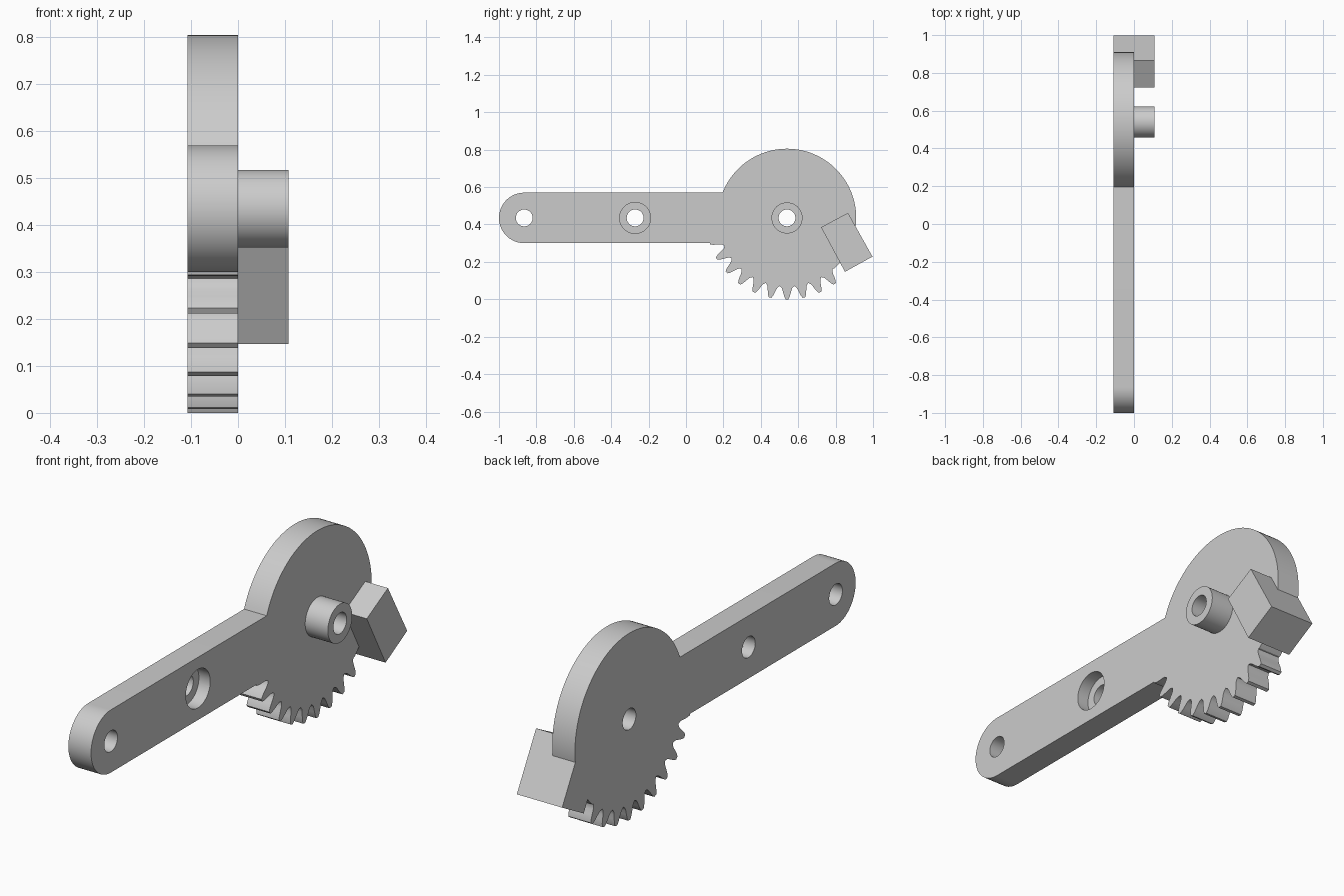
import bpy, bmesh
from math import sin, cos, radians, asin, degrees
from mathutils import Matrix, Vector

if "Cube" in bpy.data.objects:
    bpy.data.objects.remove(bpy.data.objects["Cube"], do_unlink=True)

T = 0.108                      # plate thickness
PY, PZ = 0.54, 0.435           # gear pivot
R, TIP = 0.37, 0.435           # disc and tooth tip radii
HALF = 0.135                   # half height of the arm
END_Y, MID_Y = -0.865, -0.272  # arm hole positions

grey = bpy.data.materials.new("light grey")
grey.use_nodes = True
grey.diffuse_color = (0.6, 0.6, 0.6, 1)
grey.node_tree.nodes["Principled BSDF"].inputs["Base Color"].default_value = (0.6, 0.6, 0.6, 1)


def prism(name, outline, x0, x1):
    """Extrude a (y, z) outline from x0 to x1."""
    bm = bmesh.new()
    face = bm.faces.new([bm.verts.new((x0, y, z)) for y, z in outline])
    out = bmesh.ops.extrude_face_region(bm, geom=[face])["geom"]
    bmesh.ops.translate(bm, vec=(x1 - x0, 0, 0),
                        verts=[v for v in out if isinstance(v, bmesh.types.BMVert)])
    bmesh.ops.recalc_face_normals(bm, faces=bm.faces)
    mesh = bpy.data.meshes.new(name)
    bm.to_mesh(mesh)
    bm.free()
    mesh.materials.append(grey)
    ob = bpy.data.objects.new(name, mesh)
    bpy.context.collection.objects.link(ob)
    return ob


def circle(y, z, r, n=48):
    return [(y + r * cos(radians(360 * i / n)), z + r * sin(radians(360 * i / n))) for i in range(n)]


def polar(deg, r, u=0):
    """Point around the pivot: angle from straight down, radius, sideways offset."""
    a = radians(deg)
    return PY + r * sin(a) + u * cos(a), PZ - r * cos(a) + u * sin(a)


def combine(target, tool, operation):
    mod = target.modifiers.new(operation.title(), "BOOLEAN")
    mod.operation, mod.object, mod.solver = operation, tool, "EXACT"
    bpy.context.view_layer.objects.active = target
    bpy.ops.object.modifier_apply(modifier=mod.name)
    bpy.data.objects.remove(tool, do_unlink=True)


# Rounded arm end, from top to bottom
outline = [(END_Y - HALF * sin(radians(a)), PZ + HALF * cos(radians(a))) for a in range(0, 181, 6)]
outline.append((0.127, PZ - HALF))

# Gear teeth along the lower edge
flank = [(-0.029, 0.373), (-0.024, 0.385), (-0.019, 0.405), (-0.014, 0.422), (-0.007, TIP)]
tooth = flank + [(-u, r) for u, r in reversed(flank)]
for deg in range(-72, 37, 12):
    points = [polar(deg, r, u) for u, r in tooth] + [polar(deg + 6, 0.366)]
    outline += [p for p in points if p[1] < PZ - HALF - 0.002]

# Smooth disc rim back to the top of the arm
stop = 270 - degrees(asin(HALF / R))
outline += [polar(43 + (stop - 43) * i / 72, R) for i in range(73)]
lever = prism("geared_lever", outline, -T, 0)

# Slanted block on the rim, spanning the plate and the raised side
block = prism("rim_block", [(0.722, 0.385), (0.85, 0.147), (0.997, 0.228), (0.866, 0.462)], -T, T)
combine(lever, block, "UNION")

# Raised hub
combine(lever, prism("pivot_hub", circle(PY, PZ, 0.083), -T / 2, T), "UNION")

# Through holes and the recess around the middle one
for y in (END_Y, MID_Y, PY):
    combine(lever, prism("hole_cutter", circle(y, PZ, 0.045), -2 * T, 2 * T), "DIFFERENCE")
combine(lever, prism("recess_cutter", circle(MID_Y, PZ, 0.083), -T / 2, T), "DIFFERENCE")

bpy.ops.object.select_all(action="DESELECT")
lever.select_set(True)
bpy.context.view_layer.objects.active = lever
bpy.ops.object.shade_smooth_by_angle(angle=radians(25))
